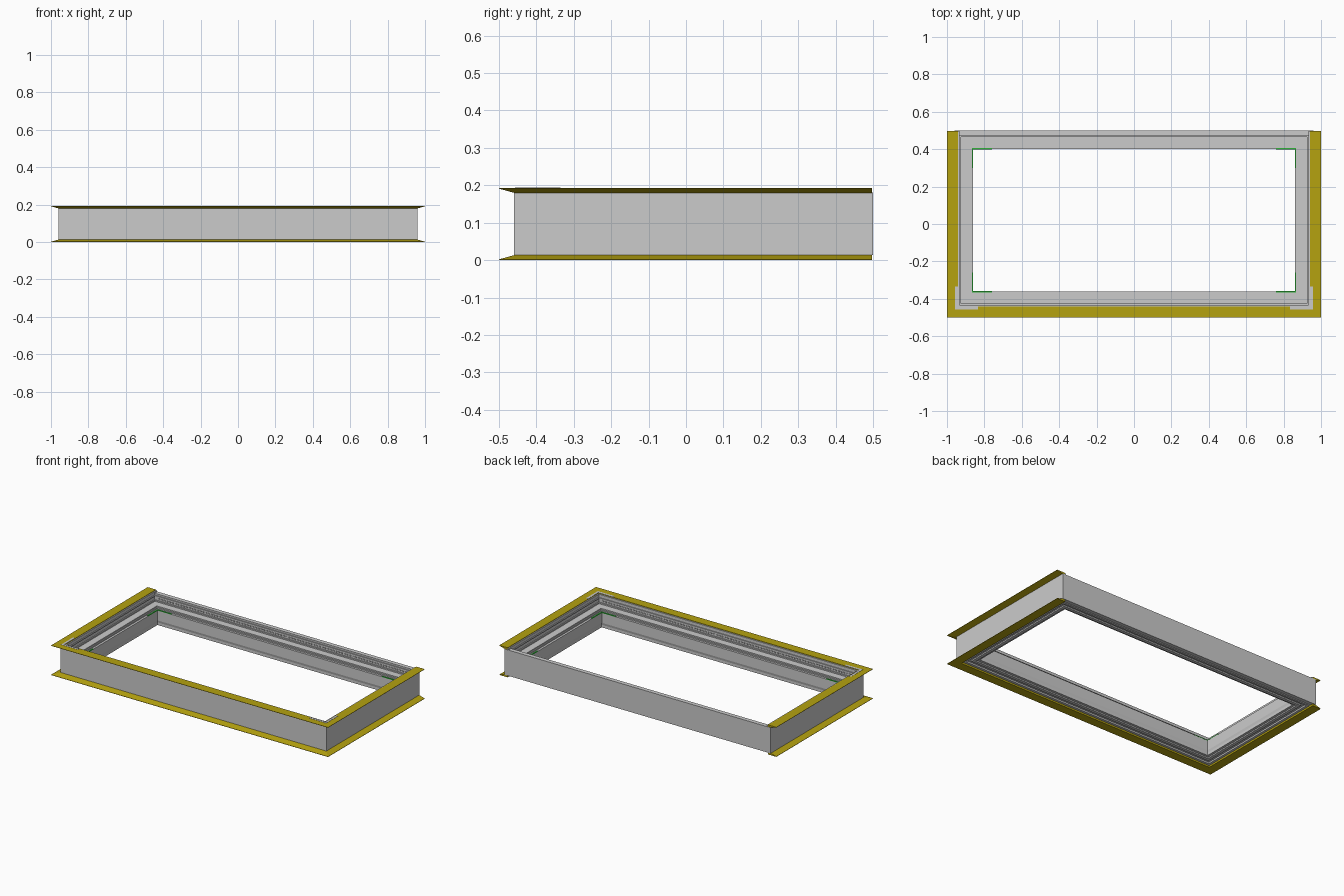
import bpy

if "Cube" in bpy.data.objects:
    bpy.data.objects.remove(bpy.data.objects["Cube"])

H = 0.193                          # overall height
BX, BF, BB = 0.96, -0.46, 0.50     # outer faces of the grey body


def material(name, color):
    m = bpy.data.materials.new(name)
    m.diffuse_color = color
    m.use_nodes = True
    m.node_tree.nodes["Principled BSDF"].inputs["Base Color"].default_value = m.diffuse_color
    return m


yellow = material("yellow_seal", (0.46, 0.36, 0.005, 1))
green = material("green_clip", (0.03, 0.45, 0.04, 1))
light = material("light_tab", (0.55, 0.55, 0.55, 1))


def add_mesh(name, verts, faces, mat=None):
    me = bpy.data.meshes.new(name)
    me.from_pydata(verts, [], faces)
    ob = bpy.data.objects.new(name, me)
    bpy.context.collection.objects.link(ob)
    if mat:
        me.materials.append(mat)
    return ob


def rows_to_mesh(name, rows, closed, mat=None):
    """Skin a list of equal closed profile sections."""
    n, k = len(rows), len(rows[0])
    verts = [v for r in rows for v in r]
    faces = []
    for i in range(n if closed else n - 1):
        j = (i + 1) % n
        for a in range(k):
            b = (a + 1) % k
            faces.append((i * k + a, j * k + a, j * k + b, i * k + b))
    if not closed:
        faces += [tuple(range(k)), tuple(range((n - 1) * k, n * k))[::-1]]
    return add_mesh(name, verts, faces, mat)


def ring(name, profile, mat=None):
    """Closed rectangular frame; profile = (inset, z), mitred corners."""
    rows = [[(sx * (BX - d), (BF + d) if front else (BB - d), z) for d, z in profile]
            for sx, front in ((-1, 1), (1, 1), (1, 0), (-1, 0))]
    return rows_to_mesh(name, rows, True, mat)


def three_sided(name, profile, mat=None):
    """Left, front and right run, open at the back."""
    rows = [[(sx * (BX - d), (BF + d) if front else 0.497, z) for d, z in profile]
            for sx, front in ((-1, 0), (-1, 1), (1, 1), (1, 0))]
    return rows_to_mesh(name, rows, False, mat)


def corner_piece(name, sx, front, d0, d1, length, z0, z1, mat):
    """L-shaped plate sitting in one corner of the frame."""
    plan = [(d0, d0), (length, d0), (length, d1), (d1, d1), (d1, length), (d0, length)]
    rows = [[(sx * (BX - a), (BF + b) if front else (BB - b), z) for a, b in plan]
            for z in (z0, z1)]
    return rows_to_mesh(name, rows, False, mat)


# Stepped grey frame: outer wall, ribbed inner wall, ledge, lower inner wall
ring("stepped_frame", [
    (0, 0.013), (0, 0.181), (0.028, 0.181),
    (0.028, 0.170), (0.034, 0.170), (0.034, 0.163), (0.028, 0.163),
    (0.028, 0.140), (0.034, 0.140), (0.034, 0.132), (0.080, 0.132),
    (0.080, 0.124), (0.086, 0.124), (0.086, 0.116), (0.100, 0.116),
    (0.100, 0.050), (0.096, 0.035), (0.096, 0.018), (0.080, 0.018),
    (0.080, 0.010), (0.060, 0.010), (0.060, 0.018), (0.040, 0.018),
    (0.040, 0.008), (0.024, 0.008), (0.024, 0.013)])

# Yellow wedge seals around the left, front and right sides
seal = [(-0.04, 0), (0.02, 0), (0.02, 0.013), (0, 0.013), (-0.04, 0.002)]
three_sided("lower_seal", seal, yellow)
three_sided("upper_seal", [(d, H - z) for d, z in seal], yellow)

# Narrow grey lip beside the upper seal
three_sided("upper_lip", [(0.02, 0.181), (0.02, 0.190), (0.028, 0.190), (0.028, 0.181)])

# Small corner tabs on the upper seal and green clips around the opening
for sx in (-1, 1):
    corner_piece("corner_tab", sx, True, 0.003, 0.018, 0.125, H - 0.001, H + 0.001, light)
    for front in (True, False):
        corner_piece("green_clip", sx, front, 0.093, 0.1005, 0.20, 0.114, 0.119, green)

# Rows of small pegs on the long inner walls
for name, y in (("front_pegs", BF + 0.030), ("back_pegs", BB - 0.030)):
    bpy.ops.mesh.primitive_cube_add(size=1, location=(-0.90, y, 0.152))
    peg = bpy.context.object
    peg.name = name
    for v in peg.data.vertices:
        v.co.x *= 0.010
        v.co.y *= 0.006
        v.co.z *= 0.006
    arr = peg.modifiers.new("row", 'ARRAY')
    arr.use_relative_offset = False
    arr.use_constant_offset = True
    arr.constant_offset_displace = (0.02, 0, 0)
    arr.count = 91
